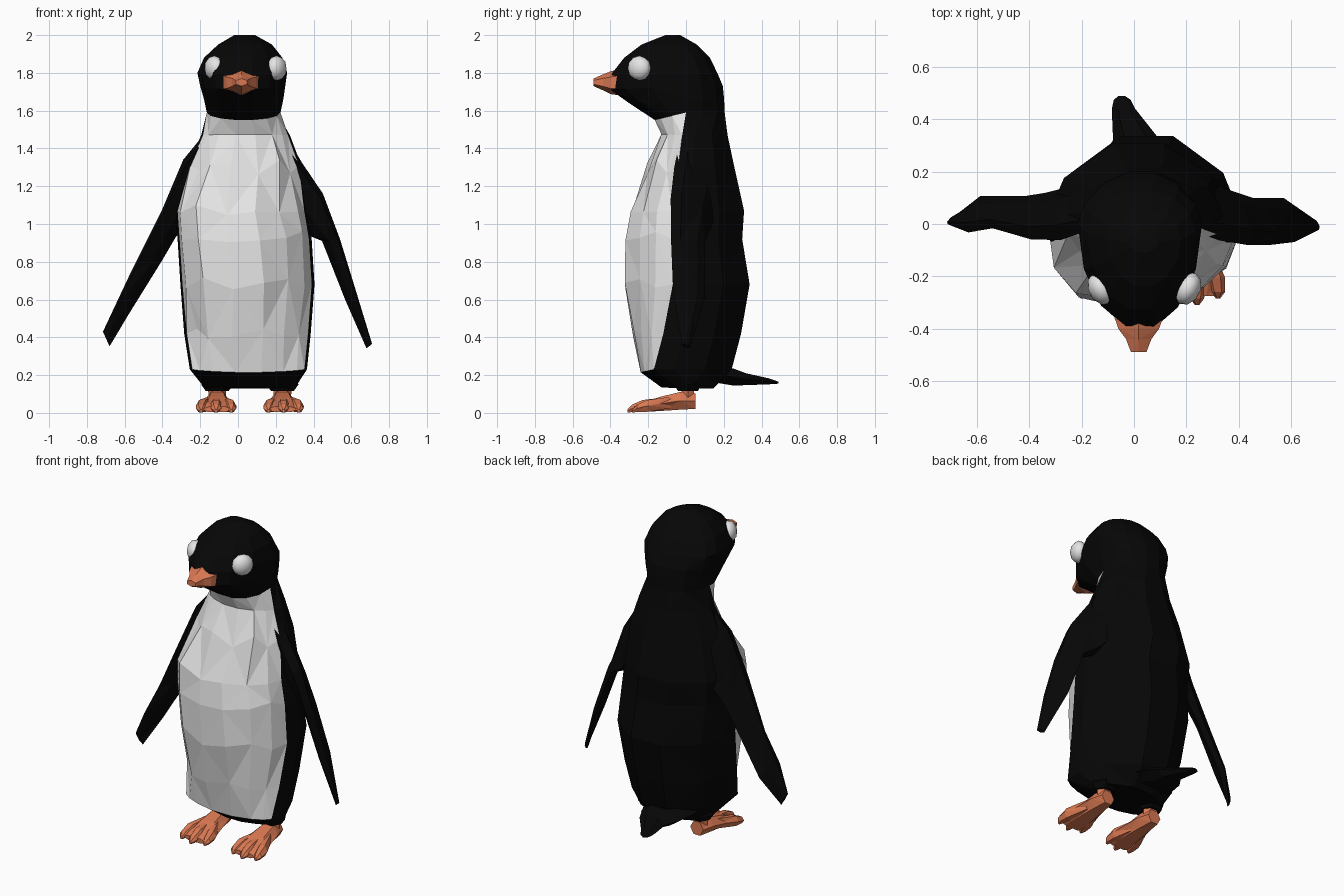
import bpy, random
from math import sin, cos, pi
from mathutils import Vector

random.seed(4)
cube = bpy.data.objects.get("Cube")
if cube:
    bpy.data.objects.remove(cube)


def material(name, color):
    m = bpy.data.materials.new(name)
    m.use_nodes = True
    m.diffuse_color = (*color, 1)
    m.node_tree.nodes["Principled BSDF"].inputs["Base Color"].default_value = (*color, 1)
    return m


black = material("black feathers", (0.002, 0.002, 0.002))
white = material("white feathers", (0.78, 0.78, 0.78))
orange = material("orange skin", (0.7, 0.19, 0.085))


def loft(name, rings, mats, rule=None):
    """Skin equal-sized rings of points, cap both ends, colour by rule(ring, segment)."""
    n = len(rings[0])
    faces, idx = [], []
    for r in range(len(rings) - 1):
        for s in range(n):
            t = (s + 1) % n
            a, b, c, d = r * n + s, r * n + t, (r + 1) * n + t, (r + 1) * n + s
            # alternate the diagonal for a faceted surface
            faces += [(a, b, c), (a, c, d)] if (r + s) % 2 else [(a, b, d), (b, c, d)]
            idx += [rule(r, s) if rule else 0] * 2
    faces += [tuple(reversed(range(n))), tuple(range((len(rings) - 1) * n, len(rings) * n))]
    idx += [0, 0]
    mesh = bpy.data.meshes.new(name)
    mesh.from_pydata([p for ring in rings for p in ring], [], faces)
    for m in mats:
        mesh.materials.append(m)
    mesh.polygons.foreach_set("material_index", idx)
    obj = bpy.data.objects.new(name, mesh)
    bpy.context.collection.objects.link(obj)
    bpy.ops.object.select_all(action='DESELECT')
    obj.select_set(True)
    bpy.context.view_layer.objects.active = obj
    bpy.ops.object.mode_set(mode='EDIT')
    bpy.ops.mesh.select_all(action='SELECT')
    bpy.ops.mesh.normals_make_consistent(inside=False)
    bpy.ops.object.mode_set(mode='OBJECT')
    return obj


def oval(center, u, v, n=6, turn=0.0):
    """Ring of n points around center, spanned by the half axes u and v."""
    c, u, v = Vector(center), Vector(u), Vector(v)
    return [c + u * cos(turn + 2 * pi * i / n) + v * sin(turn + 2 * pi * i / n) for i in range(n)]


# Body and head: front z, side z, right x, left x, front y, side y, back y
profile = [
    (.135, .13, -.175, .30, -.13, -.03, .15),
    (.215, .23, -.255, .365, -.24, -.17, .25),
    (.42, .42, -.285, .385, -.28, -.12, .30),
    (.68, .68, -.305, .405, -.32, -.07, .345),
    (.94, .92, -.32, .39, -.32, -.07, .305),
    (1.08, 1.07, -.33, .365, -.295, -.07, .315),
    (1.30, 1.31, -.265, .335, -.21, -.04, .26),
    (1.475, 1.47, -.195, .275, -.13, -.02, .225),
    (1.55, 1.59, -.165, .225, -.17, 0, .21),
    (1.64, 1.66, -.18, .24, -.31, 0, .207),
    (1.71, 1.73, -.20, .25, -.41, 0, .20),
    (1.80, 1.80, -.215, .26, -.40, 0, .17),
    (1.88, 1.88, -.18, .235, -.335, -.03, .13),
    (1.95, 1.95, -.105, .18, -.24, -.06, .06),
    (2.0, 2.0, -.02, .09, -.11, -.07, -.03),
]
HALF = 7
TOP_WHITE = 8
# Quarter sections from the side to the front or back, as fractions of the half width and depth
slim_front = [(.96, 0), (.83, .36), (.60, .70), (.22, 1)]
full_front = [(.97, 0), (.94, .42), (.66, .85), (.22, 1)]
back = [(1, .26), (.82, .64), (.28, .98)]


def section(right_front):
    """Closed outline: left front, right front, right back, left back."""
    return (slim_front + [(-x, y) for x, y in reversed(right_front)]
            + [(-x, -y) for x, y in back] + [(x, -y) for x, y in reversed(back)])


head_section = [(cos(pi * i / HALF), sin(pi * i / HALF)) for i in range(2 * HALF)]


def body_ring(row, r):
    zf, zs, xl, xr, yf, ys, yb = row
    if r >= TOP_WHITE:
        outline = head_section
    else:
        outline = section(full_front if r in (3, 4, 5) else slim_front)
    ring = []
    for c, s in outline:
        front = max(s, 0)
        y = ys + front * (yf - ys) - min(s, 0) * (yb - ys)
        p = Vector(((xl + xr) / 2 + c * (xr - xl) / 2, y, zs + front * (zf - zs)))
        if 1 < r < 7 and 0 < front:
            p += Vector((random.uniform(-.012, .012), random.uniform(-.005, .005),
                         random.uniform(-.04, .04)))
        ring.append(p)
    return ring


loft("body_and_head", [body_ring(row, r) for r, row in enumerate(profile)], [black, white],
     lambda r, s: 1 if 1 <= r < TOP_WHITE and s < HALF else 0)

# Flippers: outer x z, inner x z, front y, back y; flat, with the outer edge swept forward
flippers = {
    "left_flipper": [(.25, 1.48, .12, 1.33, -.02, .12), (.335, 1.33, .24, 1.08, -.05, .16),
                     (.45, 1.16, .35, .95, -.07, .12), (.54, .92, .445, .91, -.07, .09),
                     (.62, .66, .567, .60, -.06, .09), (.71, .365, .68, .342, -.02, .02)],
    "right_flipper": [(-.20, 1.45, -.08, 1.33, -.02, .12), (-.29, 1.34, -.20, 1.08, -.05, .14),
                      (-.40, 1.08, -.33, .93, -.05, .11), (-.56, .76, -.40, .81, -.01, .10),
                      (-.64, .59, -.58, .52, -.025, .10), (-.715, .43, -.68, .352, 0, .03)],
}
for name, rows in flippers.items():
    rings = []
    for xo, zo, xi, zi, yf, yb in rows:
        center = ((xo + xi) / 2, (yf + yb) / 2, (zo + zi) / 2)
        dx, dy, dz = (xo - xi) / 2, (yb - yf) / 2, (zo - zi) / 2
        rings.append(oval(center, (dx, -.5 * dy, dz), (-.3 * dx, dy, -.3 * dz)))
    loft(name, rings, [black])

# Tail: y, centre x, half width, z, half height
tail = [(.12, .01, .18, .21, .05), (.25, 0, .13, .19, .052), (.32, .01, .09, .178, .036),
        (.44, -.04, .045, .167, .018), (.475, -.045, .032, .162, .01), (.49, -.047, .012, .16, .005)]
loft("tail", [oval((x, y, z), (w, 0, 0), (0, 0, h)) for y, x, w, z, h in tail], [black])

# Beak
beak = [(-.35, .11, 1.75, .07), (-.40, .09, 1.748, .06),
        (-.44, .056, 1.75, .042), (-.49, .034, 1.75, .02)]
loft("beak", [oval((.018, y, z), (w, 0, 0), (0, 0, h), turn=pi / 6) for y, w, z, h in beak], [orange])

# Eyes
for name, x, tilt in (("left_eye", .205, -.5), ("right_eye", -.125, .5)):
    bpy.ops.mesh.primitive_ico_sphere_add(subdivisions=2, radius=.066,
                                          location=(x, -.247, 1.825), rotation=(0, 0, tilt))
    eye = bpy.context.object
    eye.name = name
    eye.scale.x = 0.75
    eye.data.materials.append(white)
    bpy.ops.object.shade_smooth()

# Legs and webbed feet with three toes each
foot = [(.05, .045, .015, .11), (-.03, .065, .01, .118), (-.14, .085, .004, .09),
        (-.22, .10, .002, .06), (-.275, .085, .002, .035)]
for side, x, splay in (("left", .235, .006), ("right", -.11, -.006)):
    thigh = [(.20, .07), (.15, .085), (.115, .06)]
    loft(side + "_thigh", [oval((x, .01, z), (w, 0, 0), (0, w, 0)) for z, w in thigh], [black])
    shin = [(.15, .05), (.07, .045)]
    loft(side + "_shin", [oval((x, .01, z), (w, 0, 0), (0, w * .8, 0)) for z, w in shin], [orange])
    rings = [oval((x, y, (lo + hi) / 2), (w, 0, 0), (0, 0, (hi - lo) / 2)) for y, w, lo, hi in foot]
    loft(side + "_foot", rings, [orange])
    for k, toe in ((-1, "inner"), (0, "middle"), (1, "outer")):
        tip = -.31 if k == 0 else -.285
        steps = [(-.08, .02, .055, .035), (tip + .08, .035, .037, .036), (tip + .025, .027, .024, .023),
                 (tip, .008, .01, .009)]
        rings = [oval((x + k * .08 * min(1, (.03 - y) / .26) + splay, y, z), (w, 0, 0), (0, 0, h))
                 for y, w, z, h in steps]
        loft(f"{side}_{toe}_toe", rings, [orange])
